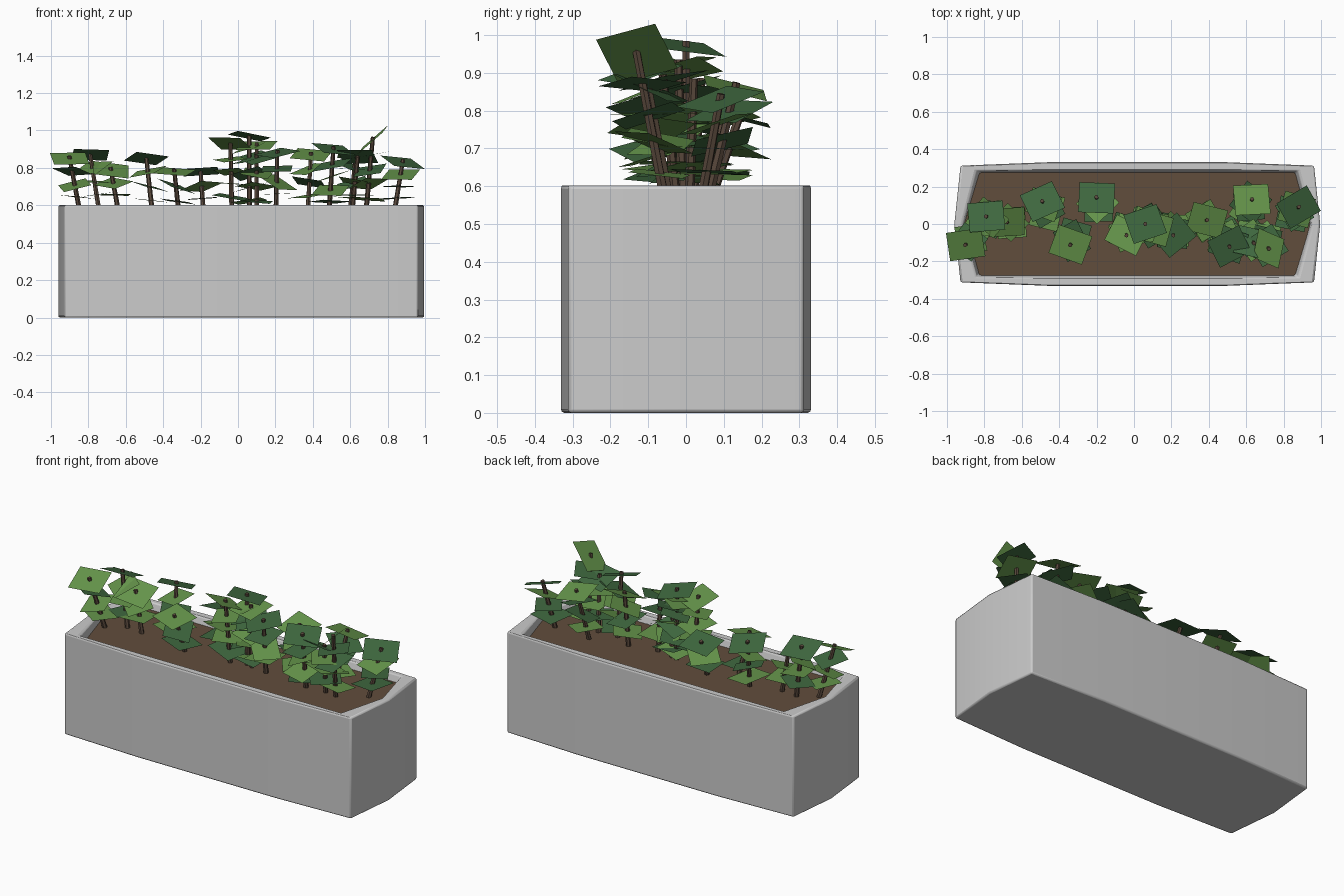
import bpy, bmesh, random
from math import radians
from mathutils import Vector, Matrix

if "Cube" in bpy.data.objects:
    bpy.data.objects.remove(bpy.data.objects["Cube"])

random.seed(7)
CX = 0.0175      # planter centre in x


def material(name, rgb):
    m = bpy.data.materials.new(name)
    m.diffuse_color = (*rgb, 1)
    m.use_nodes = True
    m.node_tree.nodes["Principled BSDF"].inputs["Base Color"].default_value = m.diffuse_color
    return m


def add_object(name, bm, *mats):
    me = bpy.data.meshes.new(name)
    bm.to_mesh(me)
    bm.free()
    ob = bpy.data.objects.new(name, me)
    bpy.context.collection.objects.link(ob)
    for m in mats:
        me.materials.append(m)
    return ob


def outline(end, corner_x, corner_y, mid_x, mid_y):
    """Bowed rectangle, counter-clockwise, mirrored from one quarter."""
    half = [(end, 0), (corner_x, corner_y), (mid_x, mid_y),
            (-mid_x, mid_y), (-corner_x, corner_y)]
    return [(x + CX, y) for x, y in half + [(-x, -y) for x, y in half]]


def ring(bm, pts, z):
    return [bm.verts.new((x, y, z)) for x, y in pts]


def bridge(bm, a, b):
    for i in range(len(a)):
        j = (i + 1) % len(a)
        bm.faces.new((a[i], a[j], b[j], b[i]))


soil_mat = material("soil", (0.12, 0.075, 0.045))
stem_mat = material("bark", (0.10, 0.065, 0.045))
light = material("leaf_light", (0.13, 0.30, 0.07))
dark = material("leaf_dark", (0.05, 0.14, 0.05))

# planter box with bowed sides and a tapered inner wall
outer = outline(0.978, 0.945, 0.312, 0.46, 0.331)
inner = outline(0.935, 0.86, 0.287, 0.42, 0.288)
lower = outline(0.922, 0.84, 0.272, 0.42, 0.272)
SOIL_Z = 0.56
bm = bmesh.new()
rings = [ring(bm, outer, 0), ring(bm, outer, 0.602),
         ring(bm, inner, 0.602), ring(bm, lower, SOIL_Z - 0.01)]
for a, b in zip(rings, rings[1:]):
    bridge(bm, a, b)
bm.faces.new(rings[0][::-1])
planter = add_object("planter_box", bm)
bev = planter.modifiers.new("edge_bevel", 'BEVEL')
bev.width = 0.009
bev.segments = 2
bev.limit_method = 'ANGLE'
bev.angle_limit = radians(40)
bpy.context.view_layer.objects.active = planter
planter.select_set(True)
bpy.ops.object.shade_smooth_by_angle(angle=radians(20))

# soil surface
bm = bmesh.new()
bm.faces.new(ring(bm, outline(0.926, 0.845, 0.275, 0.42, 0.275), SOIL_Z))
add_object("soil", bm, soil_mat)

# plants: tip x, y, z, then top-leaf yaw, tilt about x, tilt about y (degrees)
PLANTS = [
    (-0.90, -0.11, 0.85, 8, 22, 2), (-0.79, 0.04, 0.87, 5, -20, 0),
    (-0.68, 0.01, 0.79, 0, 25, 8), (-0.49, 0.12, 0.85, 25, -18, 0),
    (-0.34, -0.11, 0.78, -20, 12, 0), (-0.20, 0.14, 0.78, -3, -14, -3),
    (-0.04, -0.06, 0.93, -25, -20, 10), (0.06, 0.00, 0.97, 20, -10, 8),
    (0.10, -0.02, 0.92, -15, 15, -5), (0.21, -0.06, 0.88, 40, 12, -5),
    (0.39, 0.02, 0.87, -15, 20, 0), (0.51, -0.12, 0.90, 25, 15, 12),
    (0.63, 0.13, 0.86, 5, -15, 8), (0.64, -0.10, 0.86, -12, -25, 5),
    (0.72, -0.13, 0.95, -15, 5, -42), (0.88, 0.09, 0.83, 28, 15, 14),
]


def add_leaf(bm, p, yaw, rx, ry, length, width, mat):
    rot = (Matrix.Rotation(radians(rx), 4, 'X') @ Matrix.Rotation(radians(ry), 4, 'Y')
           @ Matrix.Rotation(radians(yaw), 4, 'Z'))
    vs = [bm.verts.new(p + rot @ Vector((sx * length / 2, sy * width / 2, 0)))
          for sx, sy in ((-1, -1), (1, -1), (1, 1), (-1, 1))]
    bm.faces.new(vs).material_index = mat


leaves, stems = bmesh.new(), bmesh.new()
for i, (x, y, z, yaw, rx, ry) in enumerate(PLANTS):
    tip = Vector((x, y, z))
    base = Vector((x * 0.94 + 0.005, y * 0.4, SOIL_Z - 0.02))
    axis = (tip - base).normalized()
    # six-sided stem poking through its top leaf
    end = tip + axis * 0.015
    mat = Matrix.Translation((base + end) / 2) @ axis.to_track_quat('Z', 'Y').to_matrix().to_4x4()
    bmesh.ops.create_cone(stems, cap_ends=True, segments=6, radius1=0.014,
                          radius2=0.011, depth=(end - base).length, matrix=mat)
    # square leaves threaded along the stem
    level, k = z, 0
    while level > 0.61:
        p = base.lerp(tip, (level - base.z) / (tip.z - base.z))
        if k == 0:
            add_leaf(leaves, p, yaw, rx, ry, 0.19, 0.165, i % 2)
        else:
            flat = 9 if level < 0.68 else 20
            add_leaf(leaves, p, yaw + 137 * k, random.uniform(-flat, flat),
                     random.uniform(-flat, flat), random.uniform(0.15, 0.19),
                     random.uniform(0.14, 0.17), random.randint(0, 1))
        level -= random.uniform(0.06, 0.085)
        k += 1
add_object("stems", stems, stem_mat)
add_object("leaves", leaves, light, dark)
